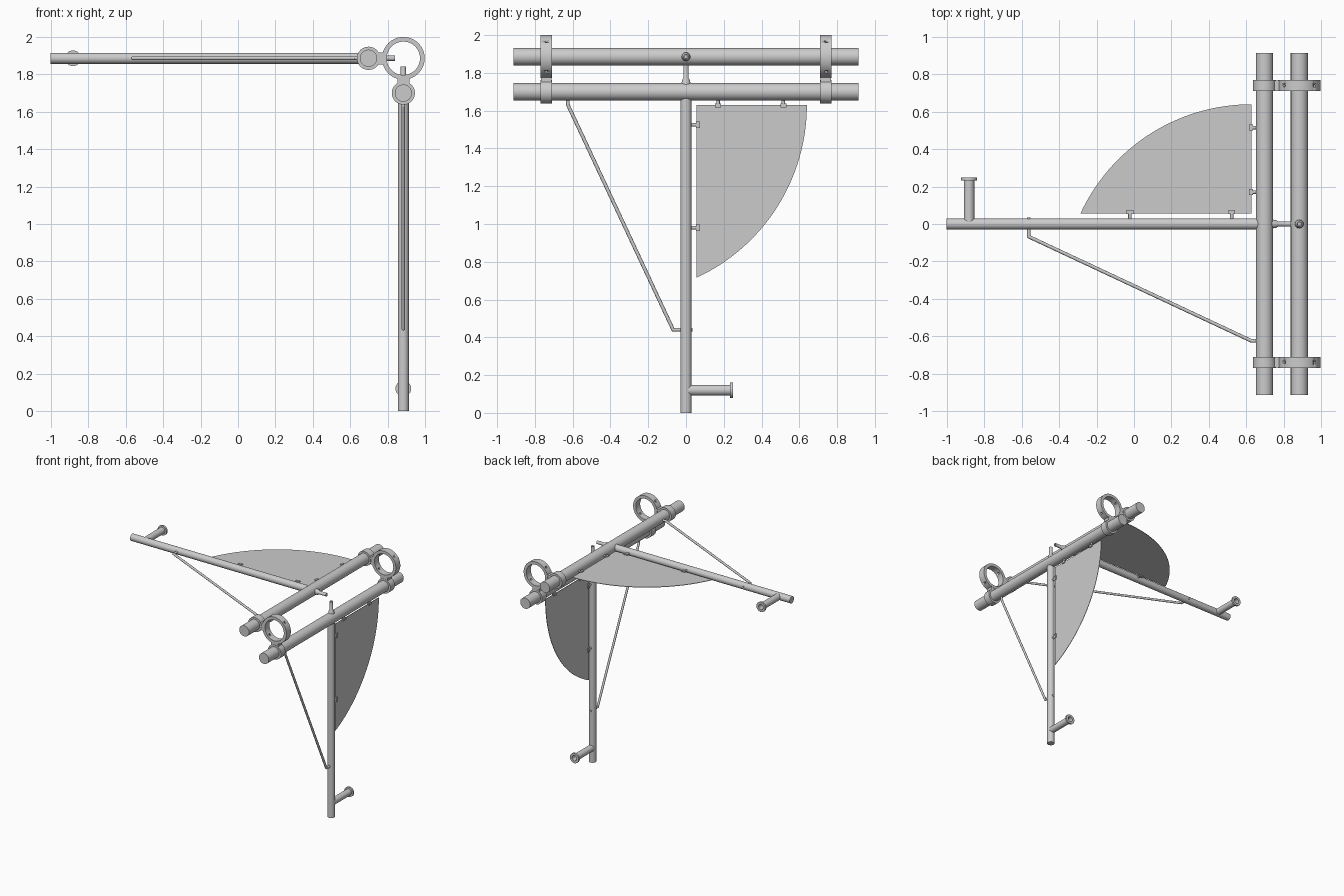
import bpy, bmesh, math
from mathutils import Matrix, Vector

if "Cube" in bpy.data.objects:
    bpy.data.objects.remove(bpy.data.objects["Cube"])

PIVOT = Vector((0.884, 0, 1.886))      # centre of the hinge rings
DOWN, UP, Y = (0, 0, -1), (0, 0, 1), (0, 1, 0)


def finish(bm, name, smooth=True):
    bmesh.ops.remove_doubles(bm, verts=bm.verts, dist=1e-5)
    bmesh.ops.recalc_face_normals(bm, faces=bm.faces)
    me = bpy.data.meshes.new(name)
    bm.to_mesh(me)
    bm.free()
    ob = bpy.data.objects.new(name, me)
    bpy.context.collection.objects.link(ob)
    bpy.ops.object.select_all(action='DESELECT')
    ob.select_set(True)
    bpy.context.view_layer.objects.active = ob
    if smooth:
        bpy.ops.object.shade_smooth_by_angle(angle=math.radians(35))
    return ob


def lathe(name, origin, axis, profile, n=32, closed=False):
    """Spin (radius, height) points around an axis."""
    bm = bmesh.new()
    m = Matrix.Translation(origin) @ Vector(axis).to_track_quat('Z', 'Y').to_matrix().to_4x4()
    rings = []
    for r, h in profile:
        rings.append([bm.verts.new(m @ Vector((r * math.cos(2 * math.pi * i / n),
                                               r * math.sin(2 * math.pi * i / n), h)))
                      for i in range(n)])
    if closed:
        rings.append(rings[0])
    for a, b in zip(rings, rings[1:]):
        for i in range(n):
            j = (i + 1) % n
            bm.faces.new((a[i], a[j], b[j], b[i]))
    return finish(bm, name)


def rod(name, p, q, r, n=32):
    d = Vector(q) - Vector(p)
    return lathe(name, p, d, [(0, 0), (r, 0), (r, d.length), (0, d.length)], n)


def box(name, c, s):
    bm = bmesh.new()
    bmesh.ops.create_cube(bm, size=1, matrix=Matrix.Translation(c) @ Matrix.Diagonal((*s, 1)))
    return finish(bm, name, False)


def z(height):                          # world height -> pivot-relative height
    return height - PIVOT.z


parts = []                              # one arm, built around the pivot, pointing down

# main tube, post and hollow locating pin
BAR = z(1.7)
parts.append(rod("cross_tube", (0, -0.913, BAR), (0, 0.913, BAR), 0.046, 40))
parts.append(rod("post", (0, 0, z(0)), (0, 0, BAR), 0.0295))
parts.append(lathe("pin", (0, 0, BAR), UP,
                   [(0, 0.03), (0.024, 0.03), (0.022, 0.06), (0.014, 0.072), (0.014, 0.142),
                    (0.008, 0.142), (0.008, 0.06), (0, 0.06)], 24))

# hollow peg with end flange
parts.append(lathe("peg", (0, 0, z(0.12)), Y,
                   [(0, 0), (0.028, 0), (0.028, 0.233), (0.042, 0.233), (0.042, 0.248),
                    (0.022, 0.248), (0.022, 0.05), (0, 0.05)]))

# collars with necks reaching the hinge ring
for y in (-0.74, 0.74):
    parts.append(rod("collar", (0, y - 0.03, BAR), (0, y + 0.03, BAR), 0.062, 40))
    parts.append(box("collar_neck", (0, y, z(1.77)), (0.064, 0.056, 0.05)))

# curved sector panel
R, y0, y1, top, low = 1.008, 0.055, 0.64, z(1.63), z(0.715)
end = math.asin((top - low) / R)
outline = [(y0, top)] + [(y1 - R + R * math.cos(end * i / 32), top - R * math.sin(end * i / 32))
                         for i in range(33)]
bm = bmesh.new()
face = bm.faces.new([bm.verts.new((-0.002, a, b)) for a, b in outline])
ext = bmesh.ops.extrude_face_region(bm, geom=[face])
bmesh.ops.translate(bm, vec=(0.004, 0, 0),
                    verts=[v for v in ext["geom"] if isinstance(v, bmesh.types.BMVert)])
bm.normal_update()
parts.append(finish(bm, "panel", False))

# clips holding the panel to post and tube
for h in (1.525, 0.98):
    parts.append(rod("post_clip_stem", (0, 0.02, z(h)), (0, 0.058, z(h)), 0.009, 16))
    for x in (-0.007, 0.007):
        parts.append(box("post_clip_jaw", (x, 0.064, z(h)), (0.008, 0.02, 0.036)))
for y in (0.17, 0.515):
    parts.append(rod("tube_clip_stem", (0, y, BAR), (0, y, z(1.633)), 0.009, 16))
    for x in (-0.007, 0.007):
        parts.append(box("tube_clip_jaw", (x, y, z(1.627)), (0.008, 0.032, 0.02)))

# bent brace rod
path = [(0, -0.625, BAR), (0, -0.625, z(1.63)), (0, -0.068, z(0.44)), (0, 0.034, z(0.44))]
for p, q in zip(path, path[1:]):
    parts.append(rod("brace", p, q, 0.0095, 16))
for p in path[1:3]:
    parts.append(lathe("brace_bend", p, (1, 0, 0),
                       [(0.0095 * math.sin(math.pi * i / 8), -0.0095 * math.cos(math.pi * i / 8))
                        for i in range(9)], 16))

# place the hanging arm, and a copy turned a quarter about the hinge
for ob in parts:
    twin = ob.copy()
    twin.data = ob.data.copy()
    bpy.context.collection.objects.link(twin)
    twin.name = "level_" + ob.name
    ob.name = "hanging_" + ob.name
    ob.matrix_world = Matrix.Translation(PIVOT)
    twin.matrix_world = Matrix.Translation(PIVOT) @ Matrix.Rotation(math.pi / 2, 4, 'Y')

# shared hinge rings with diagonal screw holes
for y in (-0.74, 0.74):
    c = PIVOT + Vector((0, y, 0))
    drills = [rod("drill", c - d * 0.2, c + d * 0.2, 0.008, 16)
              for d in (Vector((1, 0, 1)).normalized(), Vector((1, 0, -1)).normalized())]
    ring = lathe("hinge_ring", c, Y,
                 [(0.089, -0.03), (0.114, -0.03), (0.114, 0.03), (0.089, 0.03)], 64, True)
    for d in drills:
        mod = ring.modifiers.new("hole", 'BOOLEAN')
        mod.operation, mod.object, mod.solver = 'DIFFERENCE', d, 'EXACT'
        bpy.ops.object.modifier_apply(modifier=mod.name)
    for d in drills:
        bpy.data.objects.remove(d)
